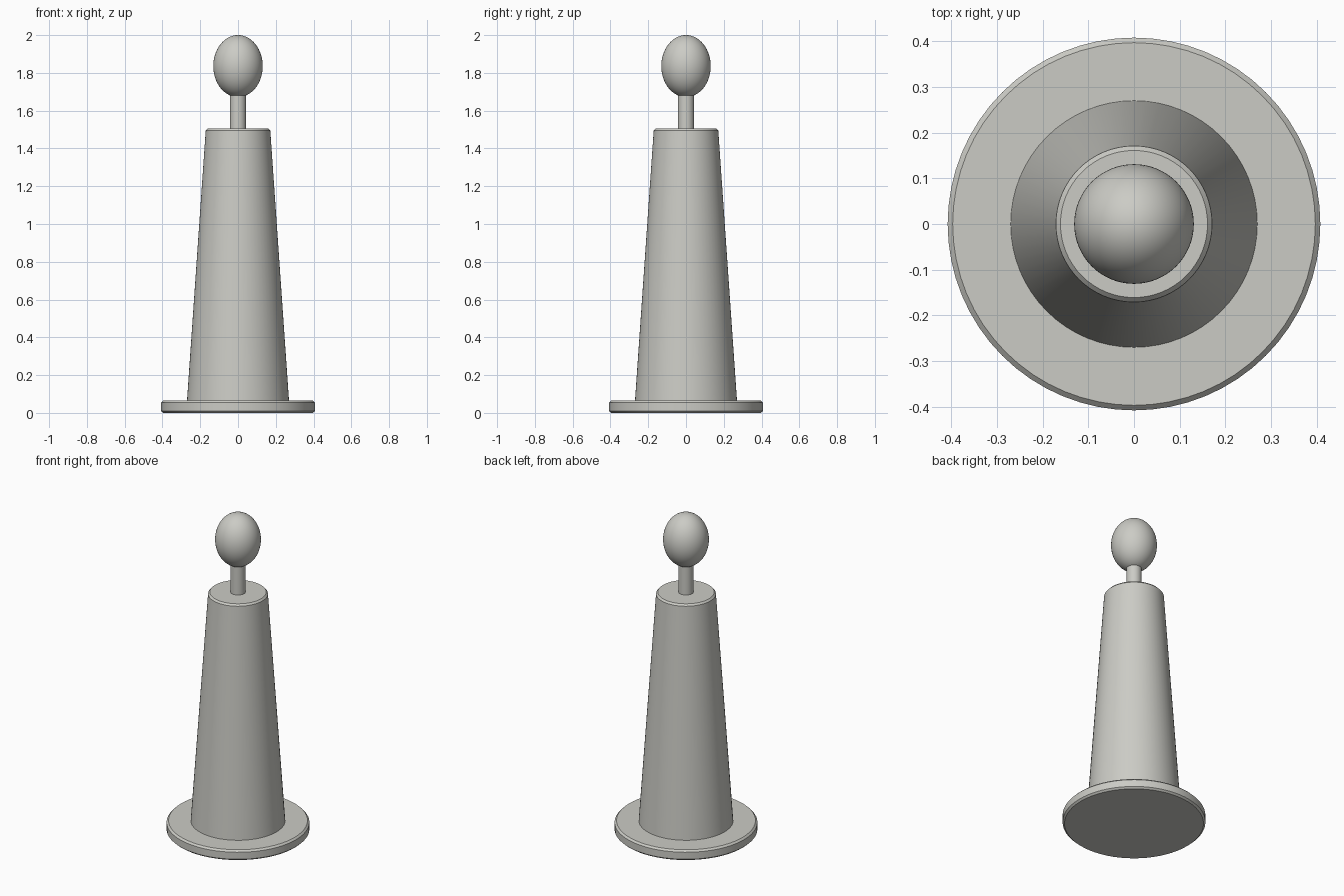
import bpy, bmesh, math

if "Cube" in bpy.data.objects:
    bpy.data.objects.remove(bpy.data.objects["Cube"])

mat = bpy.data.materials.new("warm grey")
mat.diffuse_color = (0.60, 0.60, 0.56, 1)
mat.use_nodes = True
mat.node_tree.nodes["Principled BSDF"].inputs["Base Color"].default_value = mat.diffuse_color


def lathe(name, profile, sides=64, angle=30):
    """Spin a closed (radius, height) profile around the z axis."""
    bm = bmesh.new()
    verts = [bm.verts.new((r, 0, z)) for r, z in profile]
    edges = [bm.edges.new(pair) for pair in zip(verts, verts[1:])]
    bmesh.ops.spin(bm, geom=verts + edges, cent=(0, 0, 0), axis=(0, 0, 1),
                   angle=math.tau, steps=sides, use_duplicate=False)
    bmesh.ops.remove_doubles(bm, verts=bm.verts, dist=1e-5)
    bmesh.ops.recalc_face_normals(bm, faces=bm.faces)
    mesh = bpy.data.meshes.new(name)
    bm.to_mesh(mesh)
    bm.free()
    mesh.materials.append(mat)
    obj = bpy.data.objects.new(name, mesh)
    bpy.context.collection.objects.link(obj)
    bpy.ops.object.select_all(action='DESELECT')
    obj.select_set(True)
    bpy.context.view_layer.objects.active = obj
    bpy.ops.object.shade_smooth_by_angle(angle=math.radians(angle))
    return obj


# Flat round foot with small chamfers
lathe("base_disc", [(0, 0), (0.397, 0), (0.408, 0.010),
                    (0.408, 0.054), (0.397, 0.065), (0, 0.065)])

# Tapered column with a chamfered top edge
lathe("tapered_body", [(0, 0.065), (0.27, 0.065), (0.171, 1.494),
                       (0.161, 1.505), (0, 1.505)])

# Thin pin holding the knob
lathe("neck_pin", [(0, 1.505), (0.043, 1.505), (0.043, 1.70), (0, 1.70)], 48)

# Tall rounded knob
n = 32
knob = [(0.131 * math.sin(math.pi * i / n),
         1.836 - 0.164 * math.cos(math.pi * i / n)) for i in range(n + 1)]
lathe("knob", knob)
